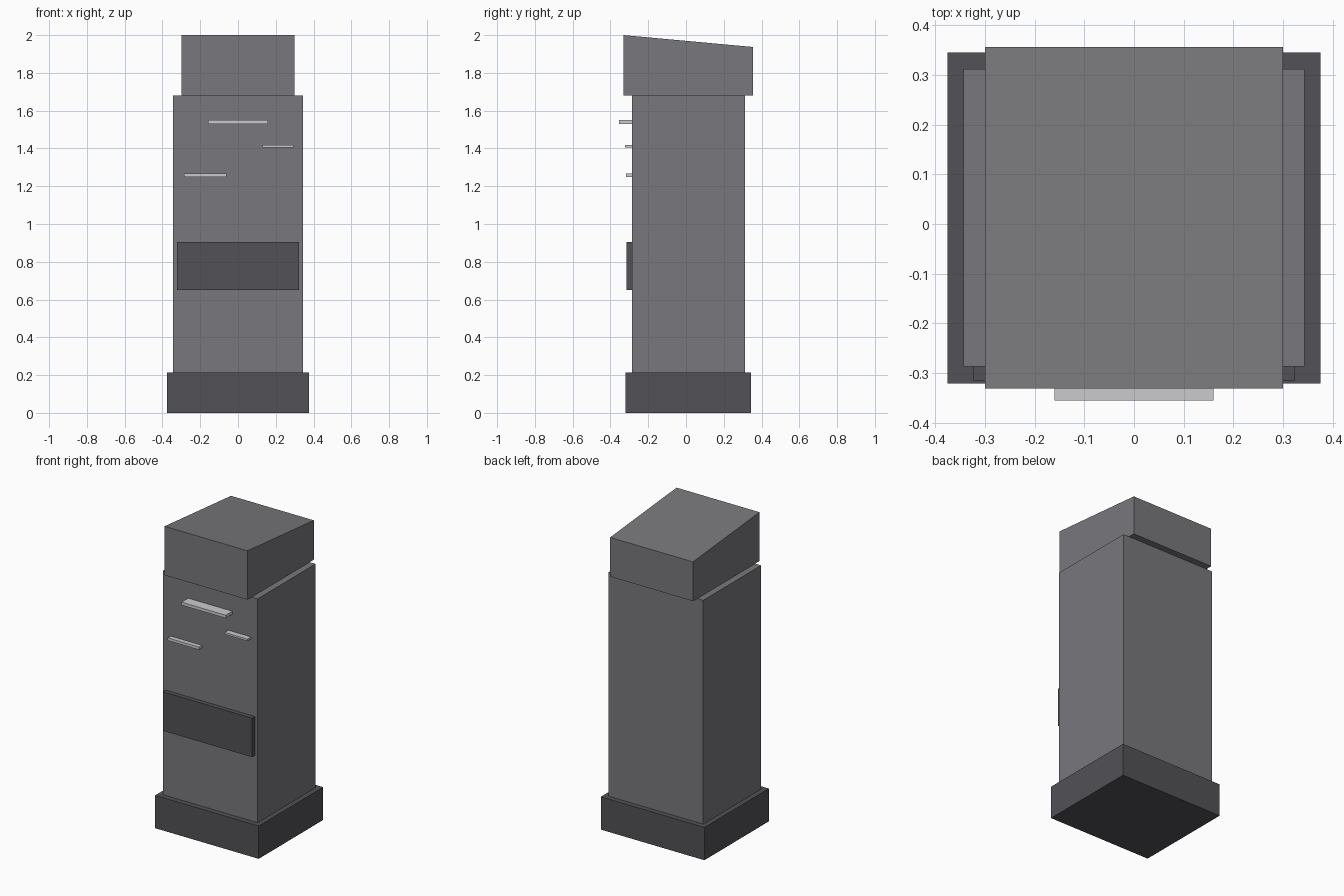
import bpy
import bmesh

cube = bpy.data.objects.get("Cube")
if cube:
    bpy.data.objects.remove(cube, do_unlink=True)


def make_material(name, color):
    mat = bpy.data.materials.new(name)
    mat.use_nodes = True
    mat.diffuse_color = color
    mat.node_tree.nodes["Principled BSDF"].inputs["Base Color"].default_value = color
    return mat


grey = make_material("mid grey", (0.19, 0.19, 0.205, 1))
dark = make_material("dark grey", (0.085, 0.085, 0.095, 1))
light = make_material("light grey", (0.6, 0.6, 0.62, 1))


def box(name, mat, x, y, z, back_drop=0):
    """Box from (min, max) ranges; back_drop lowers the rear top edge."""
    bm = bmesh.new()
    bmesh.ops.create_cube(bm, size=1)
    for v in bm.verts:
        rear_top = v.co.y > 0 and v.co.z > 0
        v.co = [r[int(c > 0)] for r, c in zip((x, y, z), v.co)]
        if rear_top:
            v.co.z -= back_drop
    mesh = bpy.data.meshes.new(name)
    bm.to_mesh(mesh)
    bm.free()
    mesh.materials.append(mat)
    obj = bpy.data.objects.new(name, mesh)
    bpy.context.collection.objects.link(obj)
    return obj


FRONT = -0.287  # front face of the body

# Plinth, main cabinet and sloped cap
box("base", dark, (-0.375, 0.375), (-0.321, 0.345), (0, 0.215))
box("body", grey, (-0.343, 0.343), (FRONT, 0.312), (0.215, 1.68))
box("cap", grey, (-0.3, 0.3), (-0.331, 0.356), (1.68, 2), back_drop=0.063)

# Raised front panel
box("front_panel", dark, (-0.323, 0.323), (-0.316, FRONT), (0.65, 0.905))

# Thin ledges on the front
box("upper_ledge", light, (-0.16, 0.16), (-0.355, FRONT), (1.53, 1.55))
box("right_ledge", light, (-0.287, -0.06), (-0.317, FRONT), (1.25, 1.268))
box("left_ledge", light, (0.13, 0.295), (-0.324, FRONT), (1.405, 1.418))
